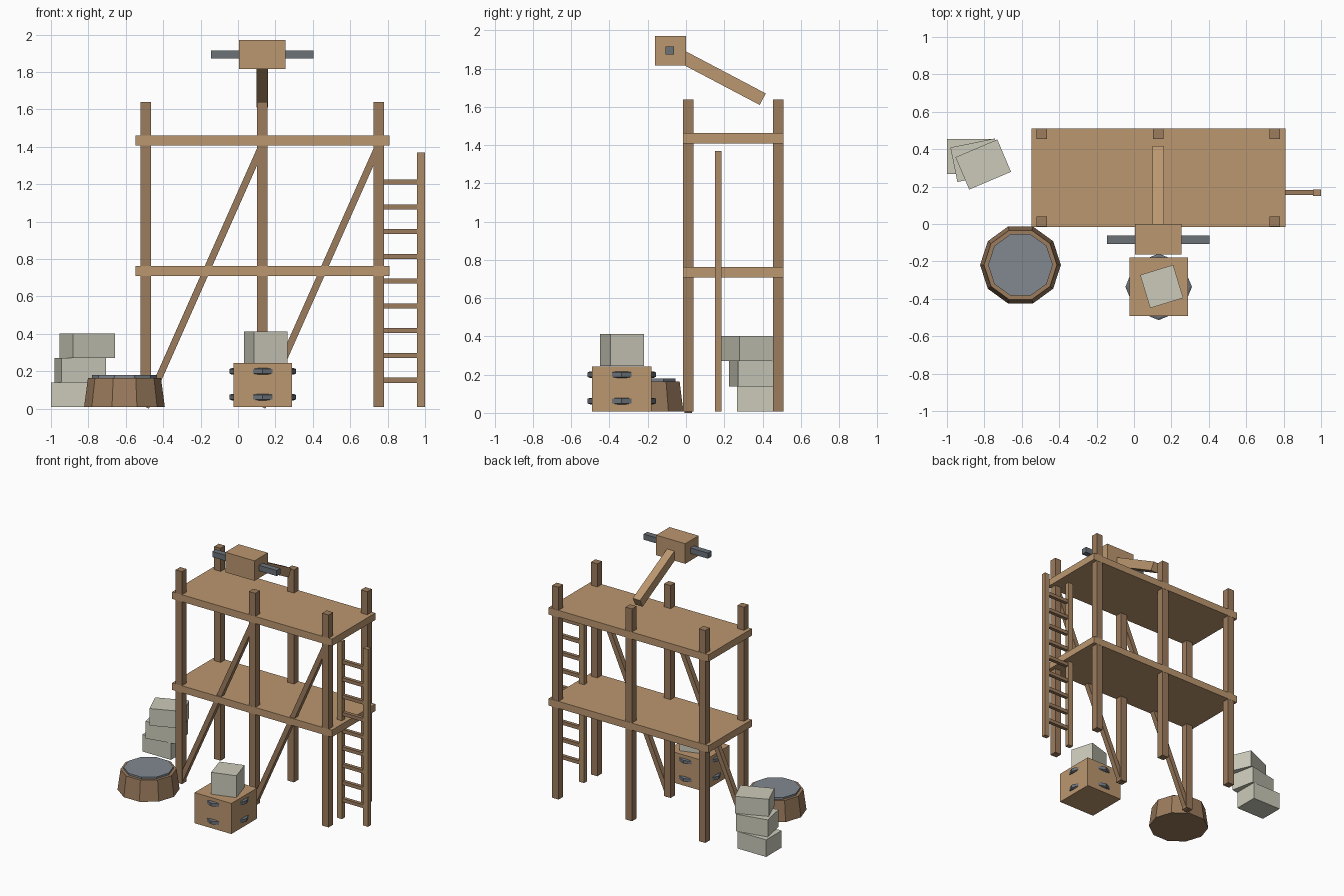
import bpy, bmesh, math
from mathutils import Vector, Matrix

if "Cube" in bpy.data.objects:
    bpy.data.objects.remove(bpy.data.objects["Cube"])


def material(name, rgb):
    m = bpy.data.materials.new(name)
    m.diffuse_color = (*rgb, 1)
    m.use_nodes = True
    m.node_tree.nodes["Principled BSDF"].inputs["Base Color"].default_value = m.diffuse_color
    return m


LIGHT = material("light_wood", (0.50, 0.31, 0.16))
MID = material("mid_wood", (0.42, 0.26, 0.135))
DARK = material("dark_wood", (0.33, 0.20, 0.11))
METAL = material("metal", (0.15, 0.17, 0.19))
WATER = material("grey_lid", (0.22, 0.25, 0.28))
STONE = material("stone", (0.60, 0.59, 0.49))
G = 0.008  # level the parts stand on


def finish(name, bm, mat):
    me = bpy.data.meshes.new(name)
    bmesh.ops.recalc_face_normals(bm, faces=bm.faces)
    bm.to_mesh(me)
    bm.free()
    me.materials.append(mat)
    ob = bpy.data.objects.new(name, me)
    bpy.context.collection.objects.link(ob)
    return ob


def box(name, center, size, mat, rot=None):
    bm = bmesh.new()
    bmesh.ops.create_cube(bm, size=1)
    bm.transform(Matrix.Diagonal((*size, 1)))
    ob = finish(name, bm, mat)
    ob.location = center
    if rot:
        ob.rotation_euler = rot
    return ob


def beam(name, a, b, wx, wy, mat):
    """Box running from a to b, local z along the beam."""
    a, b = Vector(a), Vector(b)
    d = b - a
    rot = (math.atan2(-d.y, d.z), math.atan2(d.x, math.hypot(d.y, d.z)), 0)
    return box(name, (a + b) / 2, (wx, wy, d.length), mat, rot)


def lathe(name, center, profile, sides, mat):
    """Closed faceted solid from (radius, z) points, bottom to top."""
    bm = bmesh.new()
    rings = [[bm.verts.new((r * math.cos(math.tau * i / sides),
                            r * math.sin(math.tau * i / sides), z))
              for i in range(sides)] for r, z in profile]
    for lo, hi in zip(rings, rings[1:]):
        for i in range(sides):
            j = (i + 1) % sides
            bm.faces.new((lo[i], lo[j], hi[j], hi[i]))
    bm.faces.new(rings[0][::-1])
    bm.faces.new(rings[-1])
    ob = finish(name, bm, mat)
    ob.location = center
    return ob


# Scaffold posts
POST_X = (-0.493, 0.13, 0.753)
for y, row in ((0.013, "front"), (0.482, "back")):
    for i, x in enumerate(POST_X):
        box(f"{row}_post_{i + 1}", (x, y, (G + 1.639) / 2),
            (0.055, 0.055, 1.639 - G), DARK)

# Two decks
for name, z in (("lower_deck", 0.736), ("upper_deck", 1.435)):
    box(name, (0.13, 0.248, z), (1.358, 0.526, 0.054), LIGHT)

# Diagonal braces on the front
for i in range(2):
    beam(f"front_brace_{i + 1}", (POST_X[i], 0.012, G),
         (POST_X[i + 1], 0.012, 1.41), 0.037, 0.039, DARK)

# Ladder
for name, x in (("ladder_rail_left", 0.757), ("ladder_rail_right", 0.979)):
    box(name, (x, 0.168, (G + 1.37) / 2), (0.042, 0.035, 1.37 - G), MID)
for i in range(9):
    box(f"ladder_rung_{i + 1}", (0.868, 0.168, 0.152 + i * 0.1325),
        (0.222, 0.027, 0.027), DARK)

# Hoist arm with head block and axle
beam("hoist_arm", (0.13, -0.081, 1.894), (0.13, 0.401, 1.640), 0.063, 0.068, LIGHT)
box("hoist_head", (0.13, -0.081, 1.894), (0.247, 0.162, 0.154), LIGHT)
box("hoist_axle", (0.13, -0.084, 1.894), (0.547, 0.044, 0.043), METAL)

# Tub with grey lid
lathe("tub", (-0.607, -0.219, 0), [(0.216, G), (0.195, 0.165)], 10, DARK)
lathe("tub_lid", (-0.607, -0.219, 0), [(0.173, 0.15), (0.173, 0.179)], 10, WATER)

# Crate with two metal hoops
box("crate", (0.132, -0.336, 0.1255), (0.313, 0.313, 0.235), LIGHT)
for i, z in enumerate((0.062, 0.2)):
    lathe(f"crate_hoop_{i + 1}", (0.132, -0.336, z),
          [(0.166, -0.017), (0.178, -0.012), (0.178, 0.012), (0.166, 0.017)], 8, METAL)

# Stone blocks: one on the crate, three stacked and twisted
box("crate_stone", (0.148, -0.334, 0.328), (0.185, 0.185, 0.168), STONE,
    (0, 0, math.radians(17)))
for i, (x, y, a) in enumerate(((-0.878, 0.361, 0), (-0.844, 0.341, 11.5),
                               (-0.806, 0.318, 23))):
    box(f"stacked_stone_{i + 1}", (x, y, G + 0.0655 + i * 0.131),
        (0.243, 0.188, 0.131), STONE, (0, 0, math.radians(a)))
